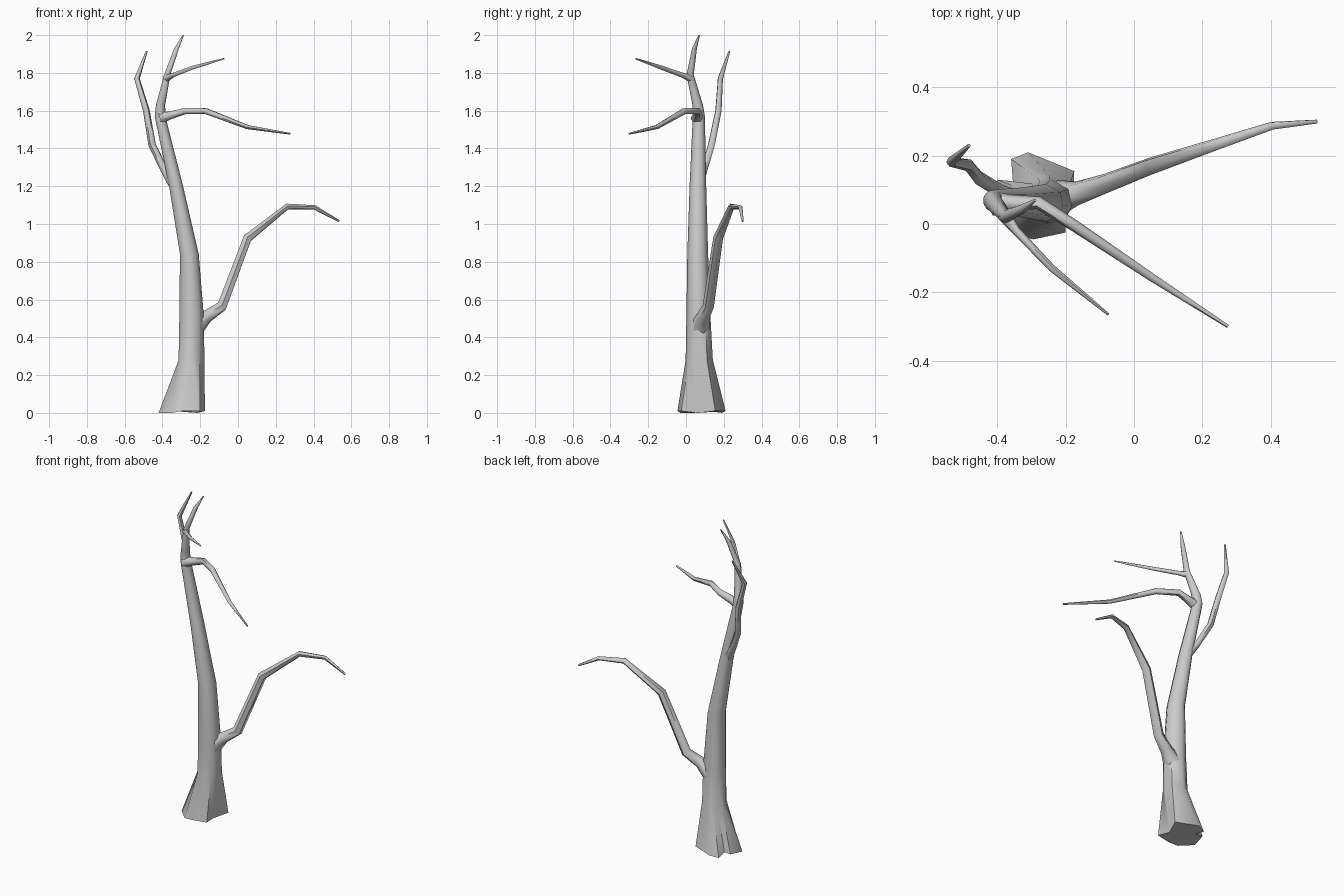
import bpy, bmesh, math
from mathutils import Vector

if "Cube" in bpy.data.objects:
    bpy.data.objects.remove(bpy.data.objects["Cube"])


def loft(name, rings, angle):
    """Skin a list of equal-length point rings and cap both ends."""
    bm = bmesh.new()
    loops = [[bm.verts.new(p) for p in r] for r in rings]
    n = len(loops[0])
    for a, b in zip(loops, loops[1:]):
        for i in range(n):
            j = (i + 1) % n
            bm.faces.new((a[i], a[j], b[j], b[i]))
    bm.faces.new(loops[0][::-1])
    bm.faces.new(loops[-1])
    bmesh.ops.recalc_face_normals(bm, faces=bm.faces)
    me = bpy.data.meshes.new(name)
    bm.to_mesh(me)
    bm.free()
    ob = bpy.data.objects.new(name, me)
    bpy.context.collection.objects.link(ob)
    bpy.ops.object.select_all(action='DESELECT')
    ob.select_set(True)
    bpy.context.view_layer.objects.active = ob
    bpy.ops.object.shade_smooth_by_angle(angle=math.radians(angle))
    return ob


def branch(name, path, sides=6):
    """Tapered tube along (x, y, z, radius) points."""
    pts = [Vector(p[:3]) for p in path]
    rings, u = [], None
    for i, p in enumerate(pts):
        before = (p - pts[i - 1]).normalized() if i else Vector()
        after = (pts[i + 1] - p).normalized() if i < len(pts) - 1 else Vector()
        t = (before + after).normalized()
        ref = u if u else Vector((0.3, 1, 0.1))
        u = (ref - t * ref.dot(t)).normalized()
        v = t.cross(u)
        rings.append([p + path[i][3] * (u * math.cos(a) + v * math.sin(a))
                      for a in (math.tau * k / sides for k in range(sides))])
    return loft(name, rings, 60)


# Trunk: lobed root flare rising into rounded, leaning sections
roots = [(-.42, .04), (-.40, .13), (-.355, .125), (-.36, .19), (-.31, .21),
         (-.175, .155), (-.215, .06), (-.20, -.025), (-.295, -.045), (-.35, -.03)]
angles = [195, 160, 138, 118, 90, 35, -10, -48, -90, -130]
sections = [(-.247, .07, .28, .07, .072), (-.246, .066, .50, .067, .064),
            (-.258, .062, .84, .051, .055), (-.328, .063, 1.2, .038, .044),
            (-.413, .068, 1.57, .029, .032), (-.410, .062, 1.63, .025, .028),
            (-.375, .022, 1.79, .017, .019), (-.325, .045, 1.93, .013, .013),
            (-.290, .07, 2.0, .004, .004)]
rings = [[(x, y, 0.01 if i % 3 else 0.0) for i, (x, y) in enumerate(roots)]]
for cx, cy, z, rx, ry in sections:
    rings.append([(cx + rx * math.cos(math.radians(a)),
                   cy + ry * math.sin(math.radians(a)), z) for a in angles])
loft("trunk", rings, 50)

# Long low branch on the right
branch("lower_branch", [(-.22, .075, .46, .055), (-.165, .09, .51, .036),
                        (-.085, .118, .565, .030), (.05, .17, .925, .026),
                        (.26, .24, 1.092, .017), (.405, .288, 1.088, .012),
                        (.535, .30, 1.015, .006)])
# Drooping branch towards the front
branch("front_branch", [(-.415, .06, 1.56, .036), (-.36, .062, 1.575, .024),
                        (-.28, .062, 1.598, .019), (-.17, -.008, 1.598, .017),
                        (.05, -.155, 1.513, .012), (.275, -.30, 1.478, .005)])
# Upright branch on the left
branch("left_branch", [(-.345, .07, 1.22, .030), (-.39, .095, 1.285, .020),
                       (-.455, .135, 1.42, .020), (-.485, .172, 1.60, .018),
                       (-.535, .182, 1.77, .015), (-.483, .23, 1.915, .005)])
# Small twig near the top
branch("top_twig", [(-.382, .028, 1.77, .021), (-.345, -.02, 1.788, .013),
                    (-.24, -.13, 1.828, .011), (-.075, -.265, 1.875, .004)])
